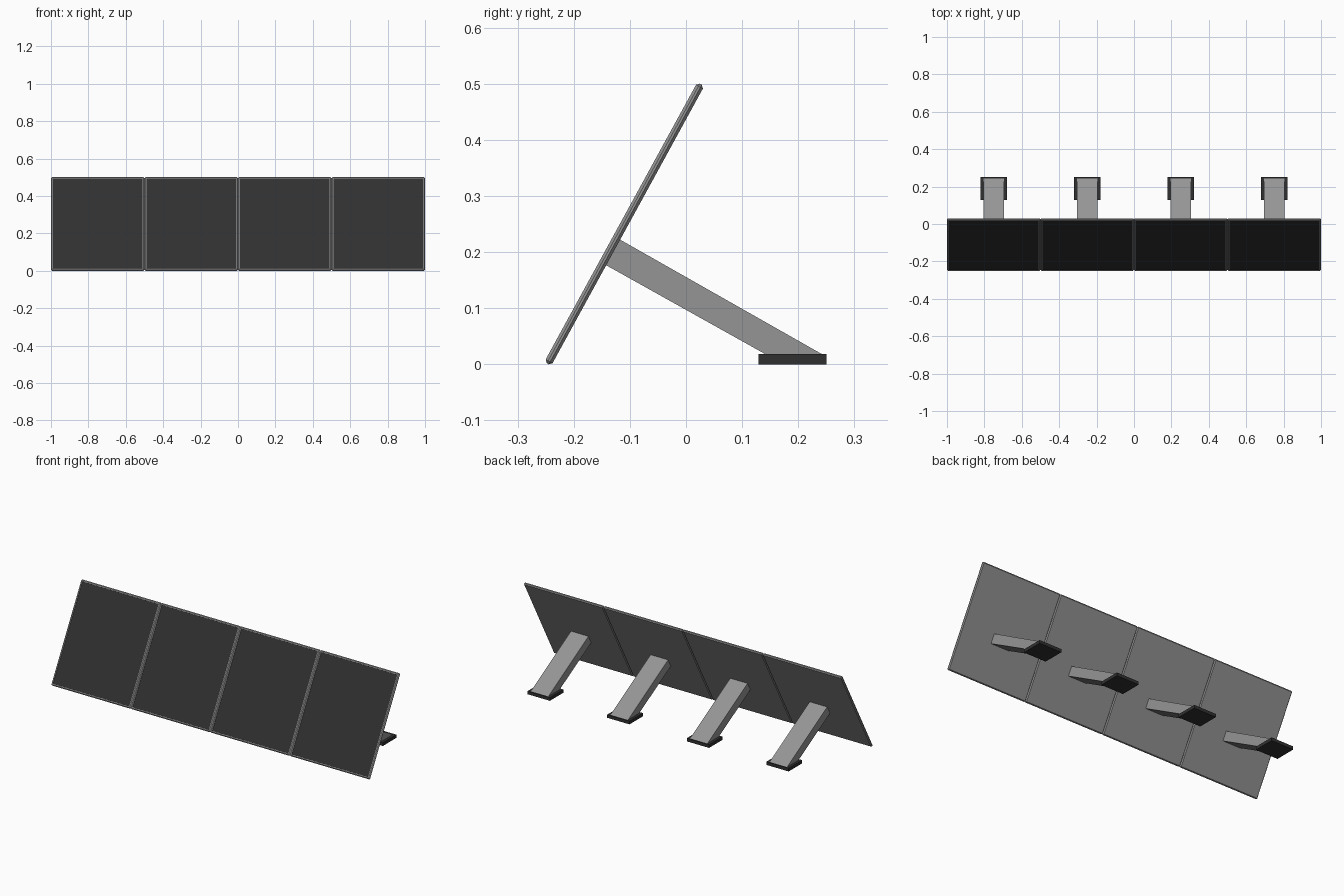
import bpy, bmesh, math
from mathutils import Vector, Matrix

if "Cube" in bpy.data.objects:
    bpy.data.objects.remove(bpy.data.objects["Cube"])

def material(name, c):
    m = bpy.data.materials.new(name)
    m.diffuse_color = (c, c, c, 1)
    m.use_nodes = True
    m.node_tree.nodes["Principled BSDF"].inputs["Base Color"].default_value = m.diffuse_color
    return m

GREY = material("mid grey", 0.30)
DARK = material("near black", 0.03)

def finish(bm, name, mats):
    bmesh.ops.recalc_face_normals(bm, faces=bm.faces)
    me = bpy.data.meshes.new(name)
    bm.to_mesh(me)
    bm.free()
    for m in mats:
        me.materials.append(m)
    ob = bpy.data.objects.new(name, me)
    bpy.context.collection.objects.link(ob)
    return ob

def box(lo, hi):
    bm = bmesh.new()
    bmesh.ops.create_cube(bm, size=1)
    for v in bm.verts:
        v.co = Vector([l + (c + 0.5) * (h - l) for c, l, h in zip(v.co, lo, hi)])
    return bm

# Tilted panel frame: local x = width, y = up the slope, z = outwards to the front
TILT = math.radians(61.3)
LEN, THICK, BEV = 0.568, 0.014, 0.005
PLACE = Matrix.Translation((0, -0.2525, 0.0043)) @ Matrix.Rotation(TILT, 4, 'X')

def panel(i, cx):
    bm = box((cx - 0.25, 0, -THICK), (cx + 0.25, LEN, 0))
    bmesh.ops.bevel(bm, geom=bm.edges[:], offset=BEV, segments=1,
                    affect='EDGES', profile=0.5)
    bm.normal_update()
    front = max(bm.faces, key=lambda f: f.calc_center_median().z)
    # frame lip, then a slightly recessed dark screen
    bmesh.ops.inset_region(bm, faces=[front], thickness=0.007)
    bmesh.ops.inset_region(bm, faces=[front], thickness=0.0005, depth=-0.002)
    front.material_index = 1
    bm.transform(PLACE)
    finish(bm, f"panel_{i}", [GREY, DARK])

# Sloping strut from panel back to foot, extruded side profile
def strut(i, cx):
    profile = [(-0.119, 0.223), (-0.145, 0.178), (0.145, 0.016), (0.246, 0.016)]
    bm = bmesh.new()
    f = bm.faces.new([bm.verts.new((cx - 0.055, y, z)) for y, z in profile])
    r = bmesh.ops.extrude_face_region(bm, geom=[f])
    bmesh.ops.translate(bm, vec=(0.11, 0, 0),
                        verts=[g for g in r["geom"] if isinstance(g, bmesh.types.BMVert)])
    finish(bm, f"strut_{i}", [GREY])

for i in range(4):
    cx = -0.75 + 0.5 * i
    panel(i, cx)
    strut(i, cx)
    finish(box((cx - 0.07, 0.129, 0), (cx + 0.07, 0.25, 0.018)), f"foot_pad_{i}", [DARK])
